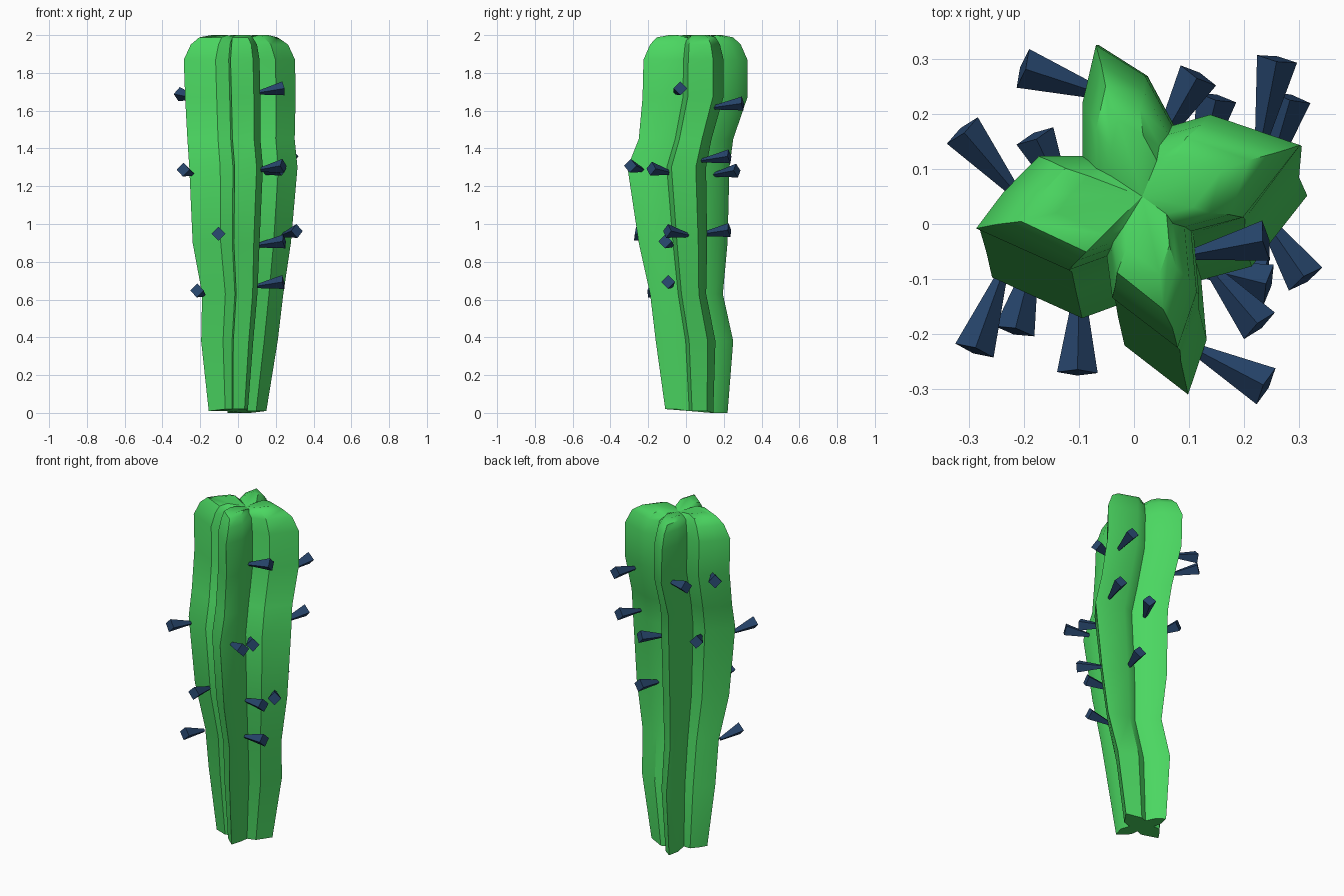
import bpy, bmesh, math
from mathutils import Vector

if "Cube" in bpy.data.objects:
    bpy.data.objects.remove(bpy.data.objects["Cube"])


def colour(name, rgb):
    m = bpy.data.materials.new(name)
    m.diffuse_color = (*rgb, 1)
    m.use_nodes = True
    m.node_tree.nodes["Principled BSDF"].inputs["Base Color"].default_value = m.diffuse_color
    return m


def finish(bm, name, mat):
    bmesh.ops.recalc_face_normals(bm, faces=bm.faces)
    mesh = bpy.data.meshes.new(name)
    bm.to_mesh(mesh)
    bm.free()
    ob = bpy.data.objects.new(name, mesh)
    bpy.context.collection.objects.link(ob)
    mesh.materials.append(mat)
    return ob


green = colour("cactus_green", (0.07, 0.68, 0.12))
blue = colour("spine_blue", (0.02, 0.06, 0.15))

# Four-ribbed cross-section, counter-clockwise from the right rib tip
SECTION = [(.305, .095), (.14, .15), (.07, .13),
           (.02, .22), (-.07, .275), (-.095, .17), (-.095, .075),
           (-.175, .075), (-.24, .01), (-.29, -.055), (-.12, -.13), (-.05, -.105),
           (-.04, -.18), (.08, -.27), (.115, -.17), (.105, -.06), (.2, -.035)]
VALLEYS = (2, 6, 11, 15)

# Bounds of the stem at each height: z, x min, x max, y min, y max
LEVELS = [(.01, -.155, .15, -.11, .22), (.38, -.195, .21, -.16, .25),
          (.63, -.19, .24, -.19, .195), (.9, -.24, .28, -.25, .22),
          (1.3, -.258, .315, -.31, .23), (1.45, -.268, .30, -.25, .25),
          (1.67, -.28, .305, -.23, .325), (1.87, -.287, .302, -.225, .325),
          (1.95, -.25, .265, -.19, .29), (1.988, -.205, .21, -.155, .25),
          (2.0, -.14, .16, -.09, .19)]

# Stem: loft the section through the levels
bm = bmesh.new()
rings = []
for z, x0, x1, y0, y1 in LEVELS:
    ring = []
    for i, (x, y) in enumerate(SECTION):
        dip = .018 if z > 1.98 and i in VALLEYS else 0
        if z < .1:
            dip = .01 * (1 if y > .1 else -1 if y < -.1 else 0)
        ring.append(bm.verts.new((x0 + (x + .29) / .595 * (x1 - x0),
                                  y0 + (y + .27) / .545 * (y1 - y0), z - dip)))
    rings.append(ring)
n = len(SECTION)
for a, b in zip(rings, rings[1:]):
    for i in range(n):
        j = (i + 1) % n
        bm.faces.new((a[i], a[j], b[j], b[i]))
bm.faces.new(rings[0][::-1])
crown = bm.verts.new((.015, .05, 1.975))
for i in range(n):
    bm.faces.new((rings[-1][i], rings[-1][(i + 1) % n], crown))
stem = finish(bm, "cactus_stem", green)
bpy.context.view_layer.objects.active = stem
stem.select_set(True)
bpy.ops.object.shade_smooth_by_angle(angle=math.radians(35))

# Spines: base x, y, outer end x, y, height
SPINES = [(-.085, .245, -.202, .283, 1.66), (-.235, .08, -.312, .17, 1.68),
          (-.135, .065, -.18, .16, 1.28), (-.25, -.12, -.29, -.23, 1.28),
          (-.19, -.09, -.217, -.195, .64), (-.10, -.15, -.103, -.27, .94),
          (.135, -.24, .24, -.295, 1.30), (.155, -.1, .228, -.185, 1.285),
          (.135, -.05, .24, -.03, 1.71), (.25, -.01, .312, -.1, .955),
          (.125, -.08, .245, -.11, .90), (.125, -.08, .24, -.095, .685),
          (.235, .17, .26, .3, 1.63), (.25, .11, .285, .23, 1.35),
          (.06, .17, .117, .27, 1.275), (.12, .11, .15, .23, .96)]

# Each spine is a square peg that flares outwards and tilts up slightly
for k, (xa, ya, xb, yb, z) in enumerate(SPINES):
    a, b = Vector((xa, ya, z - .01)), Vector((xb, yb, z + .008))
    a -= (b - a).normalized() * .03
    bm = bmesh.new()
    bmesh.ops.create_cone(bm, cap_ends=True, segments=4, radius1=.01,
                          radius2=.037, depth=(b - a).length)
    ob = finish(bm, f"spine_{k + 1}", blue)
    ob.location = (a + b) / 2
    ob.rotation_euler = (b - a).to_track_quat('Z', 'Y').to_euler()
